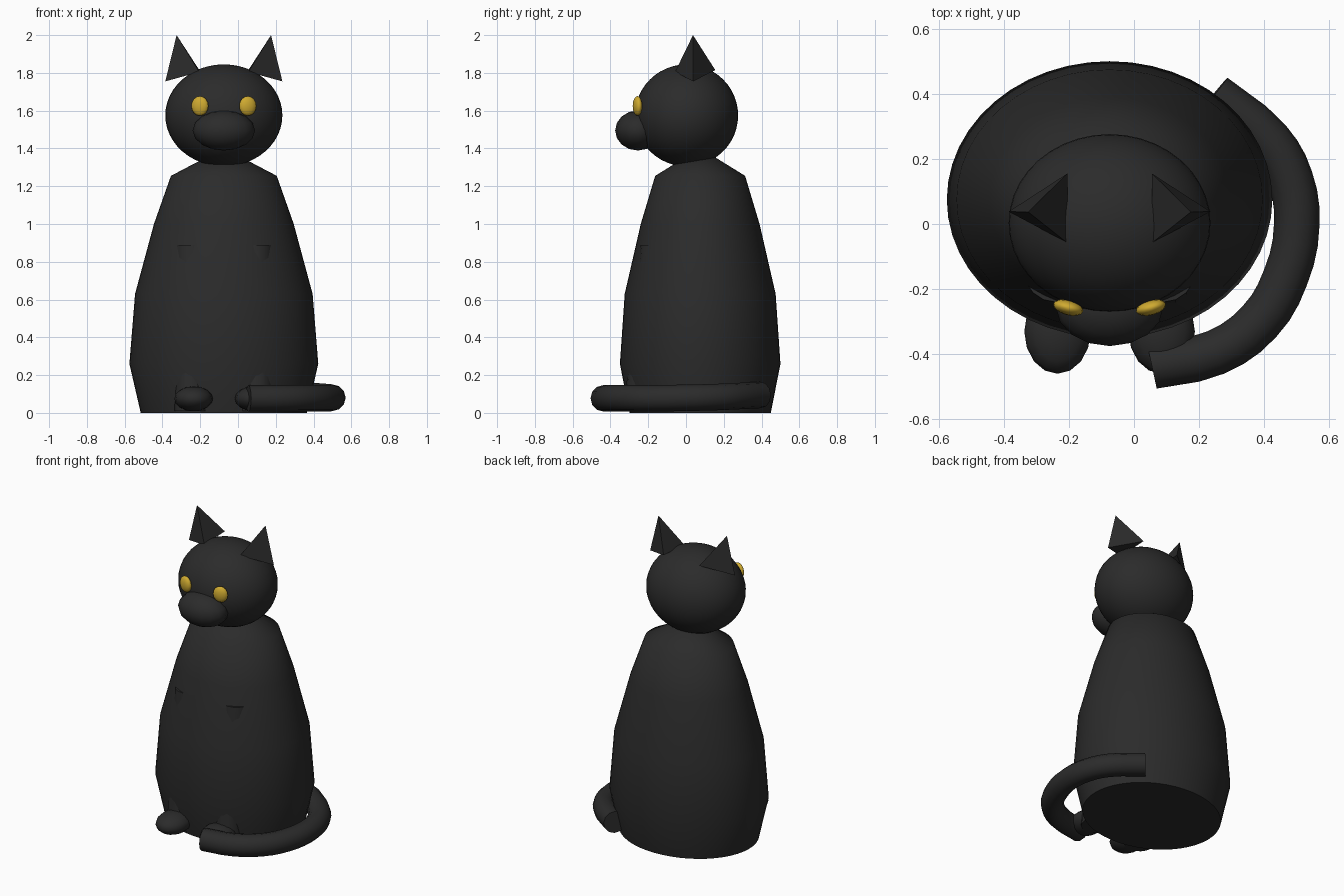
import bpy, bmesh, math
from mathutils import Vector

cube = bpy.data.objects.get("Cube")
if cube:
    bpy.data.objects.remove(cube, do_unlink=True)

CX = -0.075  # symmetry plane of the body


def make_material(name, color):
    m = bpy.data.materials.new(name)
    m.use_nodes = True
    m.diffuse_color = (*color, 1)
    m.node_tree.nodes["Principled BSDF"].inputs["Base Color"].default_value = (*color, 1)
    return m


BLACK = make_material("black fur", (0.024, 0.024, 0.024))
GOLD = make_material("golden eye", (0.62, 0.4, 0.03))


def finish(name, bm, mat, angle=60):
    bmesh.ops.recalc_face_normals(bm, faces=bm.faces)
    me = bpy.data.meshes.new(name)
    bm.to_mesh(me)
    bm.free()
    ob = bpy.data.objects.new(name, me)
    bpy.context.collection.objects.link(ob)
    me.materials.append(mat)
    if angle:
        smooth(ob, angle)
    return ob


def smooth(ob, angle):
    bpy.ops.object.select_all(action="DESELECT")
    ob.select_set(True)
    bpy.context.view_layer.objects.active = ob
    bpy.ops.object.shade_smooth_by_angle(angle=math.radians(angle))


def ellipsoid(name, center, radii, mat, seg=16, rings=8, turn=0):
    bm = bmesh.new()
    bmesh.ops.create_uvsphere(bm, u_segments=seg, v_segments=rings, radius=1)
    bmesh.ops.scale(bm, vec=radii, verts=bm.verts)
    ob = finish(name, bm, mat)
    ob.location = center
    ob.rotation_euler.z = turn
    return ob


def loft(name, rings, mat, seg=32):
    """Skin stacked ellipses given as (center x, center y, z, radius x, radius y)."""
    bm = bmesh.new()
    loops = []
    for x, y, z, rx, ry in rings:
        turns = [2 * math.pi * i / seg for i in range(seg)]
        loops.append([bm.verts.new((x + rx * math.cos(a), y + ry * math.sin(a), z)) for a in turns])
    for lo, hi in zip(loops, loops[1:]):
        for i in range(seg):
            j = (i + 1) % seg
            bm.faces.new((lo[i], lo[j], hi[j], hi[i]))
    bm.faces.new(loops[0])
    bm.faces.new(loops[-1])
    return finish(name, bm, mat)


# Body: tapered oval column
profile = [(0.44, 0), (0.5, 0.26), (0.47, 0.63), (0.37, 1.0), (0.28, 1.255), (0.08, 1.36)]
loft("body", [(CX, 0.075, z, r, r * 0.85) for r, z in profile], BLACK, 48)

# Head and muzzle
ellipsoid("head", (CX, 0.003, 1.575), (0.31, 0.273, 0.27), BLACK, 40, 24)
ellipsoid("muzzle", (CX, -0.255, 1.495), (0.165, 0.12, 0.106), BLACK)

# Paired parts
for side, s in (("left", 1), ("right", -1)):
    ellipsoid(side + "_eye", (CX + s * 0.127, -0.257, 1.625), (0.047, 0.023, 0.052),
              GOLD, turn=s * math.radians(15))
    ellipsoid(side + "_paw", (CX + s * 0.16, -0.33, 0.075), (0.102, 0.13, 0.066), BLACK)
    loft(side + "_front_leg", [(CX + s * 0.17, -0.24, 0.01, 0.09, 0.09),
                               (CX + s * 0.165, -0.14, 0.89, 0.1, 0.1)], BLACK, 16)

    # Ear: three-sided spike
    bm = bmesh.new()
    corners = [(0.31, 0.038, 1.755), (0.13, 0.155, 1.815), (0.13, -0.058, 1.805)]
    base = [bm.verts.new((CX + s * x, y, z)) for x, y, z in corners]
    tip = bm.verts.new((CX + s * 0.25, 0.037, 2.0))
    bm.faces.new(base)
    for i in range(3):
        bm.faces.new((base[i], base[(i + 1) % 3], tip))
    finish(side + "_ear", bm, BLACK, 0)

# Tail: tube curling round the left side
path = [(0.055, -0.437, 0.077), (0.25, -0.395, 0.077), (0.385, -0.3, 0.077), (0.465, -0.165, 0.077),
        (0.5, 0, 0.08), (0.48, 0.14, 0.083), (0.415, 0.255, 0.088), (0.243, 0.395, 0.095)]
curve = bpy.data.curves.new("tail", "CURVE")
curve.dimensions = "3D"
curve.bevel_depth = 0.07
curve.bevel_resolution = 4
curve.resolution_u = 3
curve.use_fill_caps = True
spline = curve.splines.new("BEZIER")
spline.bezier_points.add(len(path) - 1)
for point, co in zip(spline.bezier_points, path):
    point.co = co
    point.handle_left_type = point.handle_right_type = "AUTO"
tail = bpy.data.objects.new("tail", curve)
bpy.context.collection.objects.link(tail)
curve.materials.append(BLACK)
bpy.ops.object.select_all(action="DESELECT")
tail.select_set(True)
bpy.context.view_layer.objects.active = tail
bpy.ops.object.convert(target="MESH")
smooth(bpy.context.object, 60)
